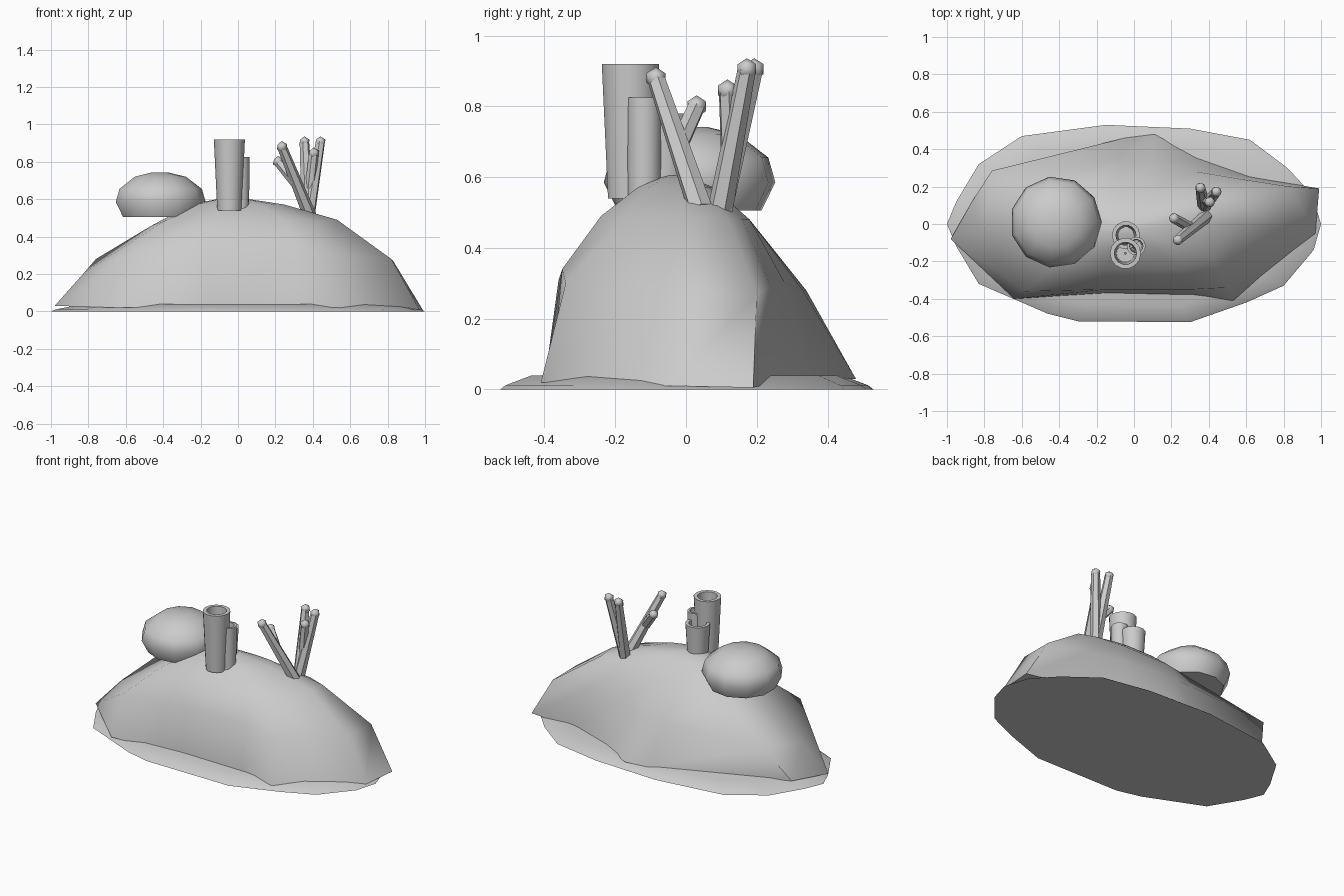
import bpy, bmesh, math
from mathutils import Vector

cube = bpy.data.objects.get("Cube")
if cube:
    bpy.data.objects.remove(cube, do_unlink=True)

GREY = (0.6, 0.6, 0.6, 1.0)
stone = bpy.data.materials.new("reef_grey")
stone.use_nodes = True
stone.diffuse_color = GREY
stone.node_tree.nodes["Principled BSDF"].inputs["Base Color"].default_value = GREY


def finish(name, bm, angle=50):
    """Turn a bmesh into a shaded object."""
    bmesh.ops.recalc_face_normals(bm, faces=bm.faces)
    mesh = bpy.data.meshes.new(name)
    bm.to_mesh(mesh)
    bm.free()
    obj = bpy.data.objects.new(name, mesh)
    bpy.context.collection.objects.link(obj)
    mesh.materials.append(stone)
    bpy.ops.object.select_all(action='DESELECT')
    obj.select_set(True)
    bpy.context.view_layer.objects.active = obj
    bpy.ops.object.shade_smooth_by_angle(angle=math.radians(angle))
    return obj


def loft(name, rings, angle=50, closed=False):
    """Skin equal-length rings; cap both ends or join last to first."""
    bm = bmesh.new()
    loops = [[bm.verts.new(p) for p in ring] for ring in rings]
    pairs = list(zip(loops, loops[1:]))
    if closed:
        pairs.append((loops[-1], loops[0]))
    for low, high in pairs:
        for i in range(len(low)):
            j = (i + 1) % len(low)
            bm.faces.new((low[i], low[j], high[j], high[i]))
    if not closed:
        bm.faces.new(loops[0])
        bm.faces.new(loops[-1])
    return finish(name, bm, angle)


def circle(x, y, z, r, sides):
    steps = [math.tau * i / sides for i in range(sides)]
    return [(x + r * math.cos(a), y + r * math.sin(a), z) for a in steps]


def shrink(ring, centre, factor, z):
    return [(centre[0] + (p[0] - centre[0]) * factor,
             centre[1] + (p[1] - centre[1]) * factor, z) for p in ring]


# Thin sand skirt under the rock
outline = [(-1, 0), (-.95, -.12), (-.83, -.32), (-.46, -.48), (-.3, -.52),
           (.3, -.525), (.6, -.42), (.8, -.33), (.96, -.14), (1, 0),
           (.95, .16), (.82, .3), (.62, .45), (.3, .51), (-.15, .53),
           (-.6, .47), (-.83, .32), (-.95, .12)]
ground_ring = [(x, y, 0) for x, y in outline]
loft("sand_base", [ground_ring,
                   shrink(ground_ring, (0, 0), .97, .012),
                   shrink(ground_ring, (0, 0), .83, .04)], 30)

# Rock mound: steep at the front, sloping back, with an overhanging rear corner
foot = [(-.64, -.4, .02), (-.15, -.37, .02), (.3, -.38, .02), (.53, -.41, .02),
        (.97, -.05, .01), (.99, .19, .005), (.64, .25, .02), (.35, .35, .03),
        (.11, .48, .03), (-.05, .46, .03), (-.86, .13, .03), (-.98, -.08, .03)]
waist = [(-.58, -.36, .31), (-.15, -.35, .34), (.3, -.35, .34), (.5, -.34, .3),
         (.82, -.03, .28), (.83, .2, .27), (.57, .24, .29), (.33, .28, .3),
         (.1, .33, .28), (-.07, .34, .28), (-.76, .285, .28), (-.82, -.04, .21)]
shoulder = [(-.4, -.2, .48), (-.15, -.24, .49), (.25, -.24, .49), (.42, -.18, .48),
            (.53, 0, .49), (.53, .12, .48), (.42, .16, .48), (.25, .18, .48),
            (.08, .18, .48), (-.1, .18, .48), (-.38, .14, .47), (-.46, -.02, .46)]
peak = (-.04, -.03)
loft("rock_mound", [foot, waist, shoulder,
                    shrink(shoulder, peak, .5, .572),
                    shrink(shoulder, peak, .12, .605)], 55)

# Rounded boulder coral with a flat underside
boulder = [(.205, .505), (.245, .585), (.225, .655), (.14, .72), (.05, .742)]
loft("boulder_coral", [circle(-.418, .01, z, r, 11) for r, z in boulder], 60)


def tube(name, x, y, base, top, r_base, r_top):
    """Open tapered pipe with a wall and a floor near the base."""
    inner = r_top * .72
    loft(name, [circle(x, y, base, .005, 14),
                circle(x, y, base, r_base, 14),
                circle(x, y, top, r_top, 14),
                circle(x, y, top, inner, 14),
                circle(x, y, base + .05, inner * .8, 14),
                circle(x, y, base + .05, .005, 14)], 40, closed=True)


# Tube sponges
tube("tall_tube", -.046, -.157, .54, .92, .065, .083)
tube("slim_tube", .012, -.118, .54, .825, .047, .05)
tube("short_tube", -.043, -.06, .54, .78, .06, .075)


def branch(name, start, end, r_start=.036):
    """Six-sided tapered stalk with a rounded knob on its tip."""
    start, end = Vector(start), Vector(end)
    turn = (end - start).to_track_quat('Z', 'Y')
    length = (end - start).length
    rings = [[start + turn @ Vector(p) for p in circle(0, 0, z, r, 6)]
             for z, r in ((0, r_start), (length, .026))]
    loft(name + "_stalk", rings, 30)
    bm = bmesh.new()
    bmesh.ops.create_icosphere(bm, subdivisions=1, radius=.031)
    bmesh.ops.translate(bm, verts=bm.verts, vec=end)
    finish(name + "_knob", bm, 60)


# Branching coral
front_root, back_root = (.385, .04, .51), (.375, .095, .5)
branch("front_branch", front_root, (.235, -.085, .88))
branch("front_twig", (.305, -.02, .69), (.215, .03, .8), .028)
branch("back_branch", back_root, (.355, .193, .905))
branch("side_branch", back_root, (.44, .172, .905))
branch("back_twig", (.385, .125, .66), (.405, .117, .845), .028)
